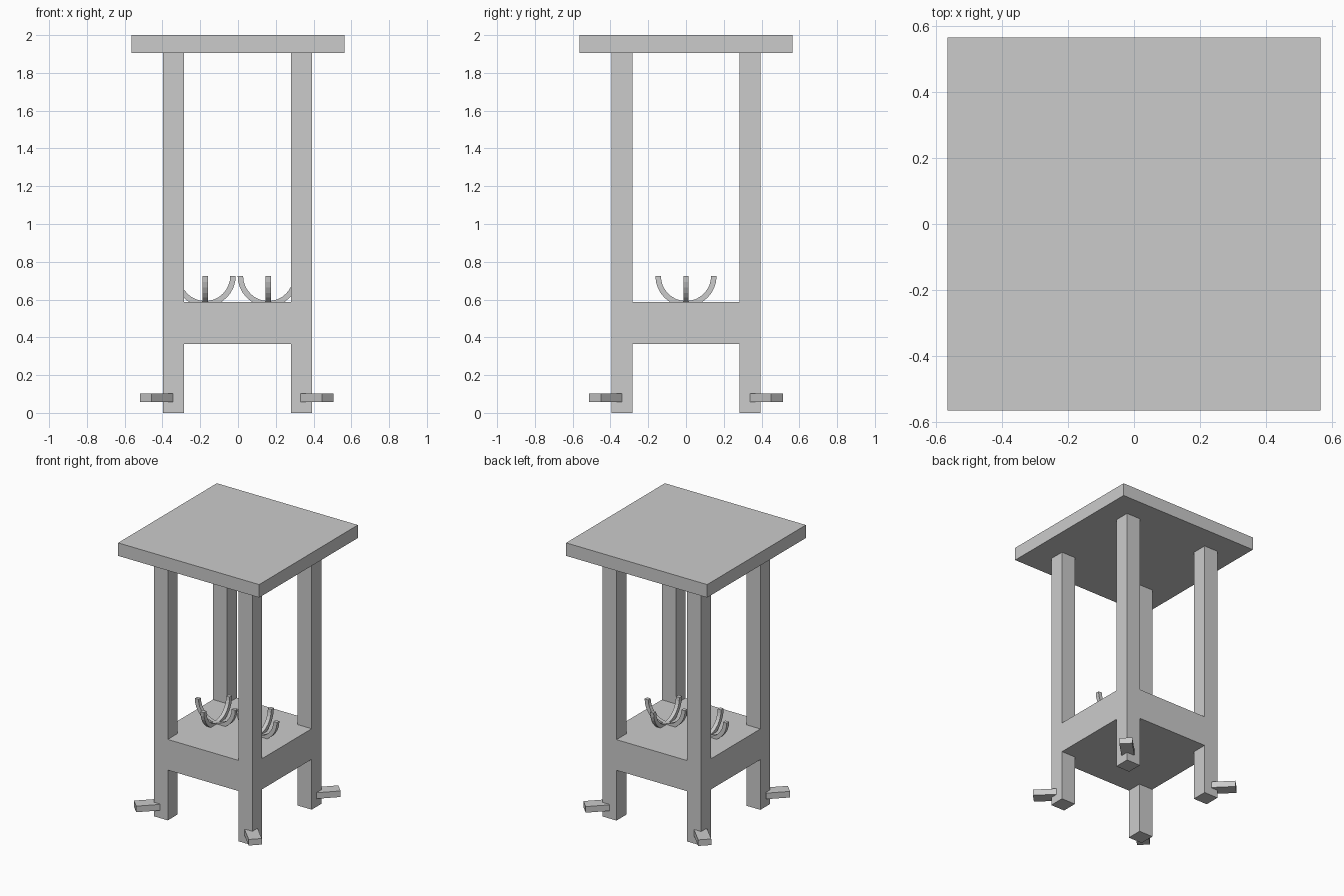
import bpy, bmesh
from math import cos, sin, pi, radians
from mathutils import Matrix, Vector

cube = bpy.data.objects.get("Cube")
if cube:
    bpy.data.objects.remove(cube, do_unlink=True)

grey = bpy.data.materials.new("plain_grey")
grey.use_nodes = True
grey.diffuse_color = (0.6, 0.6, 0.6, 1)
grey.node_tree.nodes["Principled BSDF"].inputs["Base Color"].default_value = (0.6, 0.6, 0.6, 1)


def finish(name, bm):
    bmesh.ops.recalc_face_normals(bm, faces=bm.faces)
    mesh = bpy.data.meshes.new(name)
    bm.to_mesh(mesh)
    bm.free()
    mesh.materials.append(grey)
    obj = bpy.data.objects.new(name, mesh)
    bpy.context.collection.objects.link(obj)
    return obj


def box(name, centre, size, turn=0):
    bm = bmesh.new()
    matrix = (Matrix.Translation(centre) @ Matrix.Rotation(turn, 4, "Z")
              @ Matrix.Diagonal((*size, 1)))
    bmesh.ops.create_cube(bm, size=1, matrix=matrix)
    return finish(name, bm)


def prong(name, centre, turn, inner=0.133, outer=0.162, width=0.028, steps=8):
    """Quarter-ring bar curving from the bowl bottom up to its rim."""
    bm = bmesh.new()
    matrix = Matrix.Translation(centre) @ Matrix.Rotation(turn, 4, "Z")
    angles = [i * pi / 2 / steps for i in range(steps + 1)]
    ring = [(r * sin(a), -r * cos(a))
            for r, order in ((inner, angles), (outer, angles[::-1])) for a in order]
    face = bm.faces.new([bm.verts.new(matrix @ Vector((x, -width / 2, z))) for x, z in ring])
    side = bmesh.ops.extrude_face_region(bm, geom=[face])
    verts = [v for v in side["geom"] if isinstance(v, bmesh.types.BMVert)]
    bmesh.ops.translate(bm, verts=verts, vec=matrix.to_3x3() @ Vector((0, width, 0)))
    return finish(name, bm)


# Top slab and lower block
box("top_slab", (0, 0, 1.953), (1.13, 1.13, 0.094))
box("lower_block", (-0.003, 0, 0.475), (0.79, 0.79, 0.222))

# Legs, each with a short peg pointing diagonally outward
for front, sy in (("front", -1), ("back", 1)):
    for side, sx in (("right", -1), ("left", 1)):
        box(f"{front}_{side}_leg", (sx * 0.339 - 0.003, sy * 0.339, 0.953), (0.112, 0.112, 1.906))
        box(f"{front}_{side}_foot_peg", (sx * 0.425 - 0.006, sy * 0.425, 0.08),
            (0.16, 0.087, 0.044), sx * sy * radians(45))

# Two four-pronged cradles on the lower block
for side, x in (("right", -0.174), ("left", 0.16)):
    for i in range(4):
        prong(f"{side}_cradle_prong_{i + 1}", (x, 0, 0.725), i * pi / 2)
